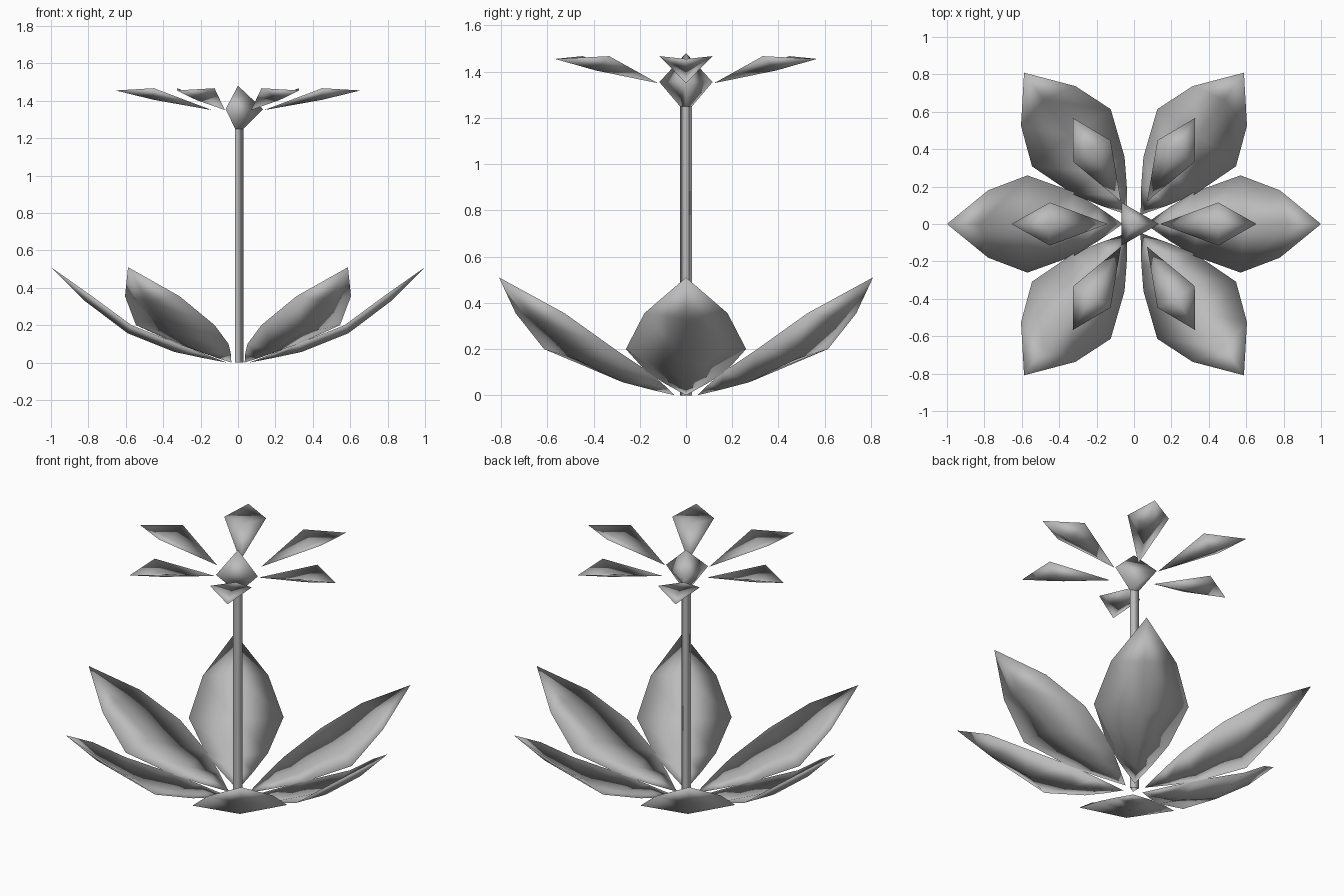
import bpy, math

if "Cube" in bpy.data.objects:
    bpy.data.objects.remove(bpy.data.objects["Cube"])

grey = bpy.data.materials.new("plain_grey")
grey.use_nodes = True
COLOUR = (0.5, 0.5, 0.5, 1)
grey.diffuse_color = COLOUR
grey.node_tree.nodes["Principled BSDF"].inputs["Base Color"].default_value = COLOUR


def add_object(name, verts, faces, turn=0.0):
    mesh = bpy.data.meshes.new(name)
    mesh.from_pydata(verts, [], faces)
    mesh.materials.append(grey)
    mesh.polygons.foreach_set("use_smooth", [True] * len(mesh.polygons))
    mesh.update()
    obj = bpy.data.objects.new(name, mesh)
    obj.rotation_euler.z = math.radians(turn)
    bpy.context.collection.objects.link(obj)
    return obj


def blade(name, base, rows, tip, thickness, turn):
    """Cupped thin solid: each row is (rib x, rib z, edge x, edge half width, edge z).
    The upper and lower skins share their rim, so the shading rolls round it."""
    right, left, under, over = [1], [2], [3], [4]
    verts = [base]
    for i, (rib_x, rib_z, edge_x, width, edge_z) in enumerate(rows):
        verts += [(edge_x, -width, edge_z), (edge_x, width, edge_z),
                  (rib_x, 0, rib_z), (rib_x, 0, rib_z + thickness)]
    verts.append(tip)
    last = len(verts) - 1
    count = len(rows)
    right, left, under, over = ([0] + [4 * i + k for i in range(count)] + [last]
                                for k in (1, 2, 3, 4))
    faces = []
    for a, b in ((right, over), (over, left), (left, under), (under, right)):
        for i in range(count + 1):
            corners = (a[i], a[i + 1], b[i + 1], b[i])
            faces.append(tuple(dict.fromkeys(corners)))
    return add_object(name, verts, faces, turn)


def spun_profile(name, rings, sides, apex=None):
    """Open rings of (radius, z), drawn to a point when an apex height is given."""
    verts, faces = [], []
    for radius, z in rings:
        for s in range(sides):
            a = math.tau * s / sides
            verts.append((radius * math.cos(a), radius * math.sin(a), z))
    for r in range(len(rings) - 1):
        for s in range(sides):
            a, b = r * sides + s, r * sides + (s + 1) % sides
            faces.append((a, b, b + sides, a + sides))
    if apex is not None:
        top = len(verts)
        verts.append((0, 0, apex))
        faces += [(top - sides + s, top - sides + (s + 1) % sides, top) for s in range(sides)]
    return add_object(name, verts, faces)


# Stem and bud, both three-sided
spun_profile("stem", [(0.03, 0), (0.03, 1.25)], 3)
spun_profile("flower_bud", [(0.03, 1.25), (0.133, 1.355)], 3, apex=1.48)

# Ground leaves
leaf_rows = [
    (0.19, 0.025, 0.19, 0.09, 0.05),
    (0.34, 0.057, 0.32, 0.17, 0.10),
    (0.59, 0.157, 0.57, 0.26, 0.20),
    (0.82, 0.33, 0.78, 0.18, 0.355),
]
for i, turn in enumerate((0, 54, 126, 180, 234, 306)):
    blade(f"leaf_{i + 1}", (0.06, 0, 0), leaf_rows, (1, 0, 0.51), 0.02, turn)

# Flower petals
for i in range(6):
    blade(f"petal_{i + 1}", (0.14, 0, 1.35), [(0.45, 1.405, 0.45, 0.115, 1.467)],
          (0.655, 0, 1.455), 0.02, i * 60)
